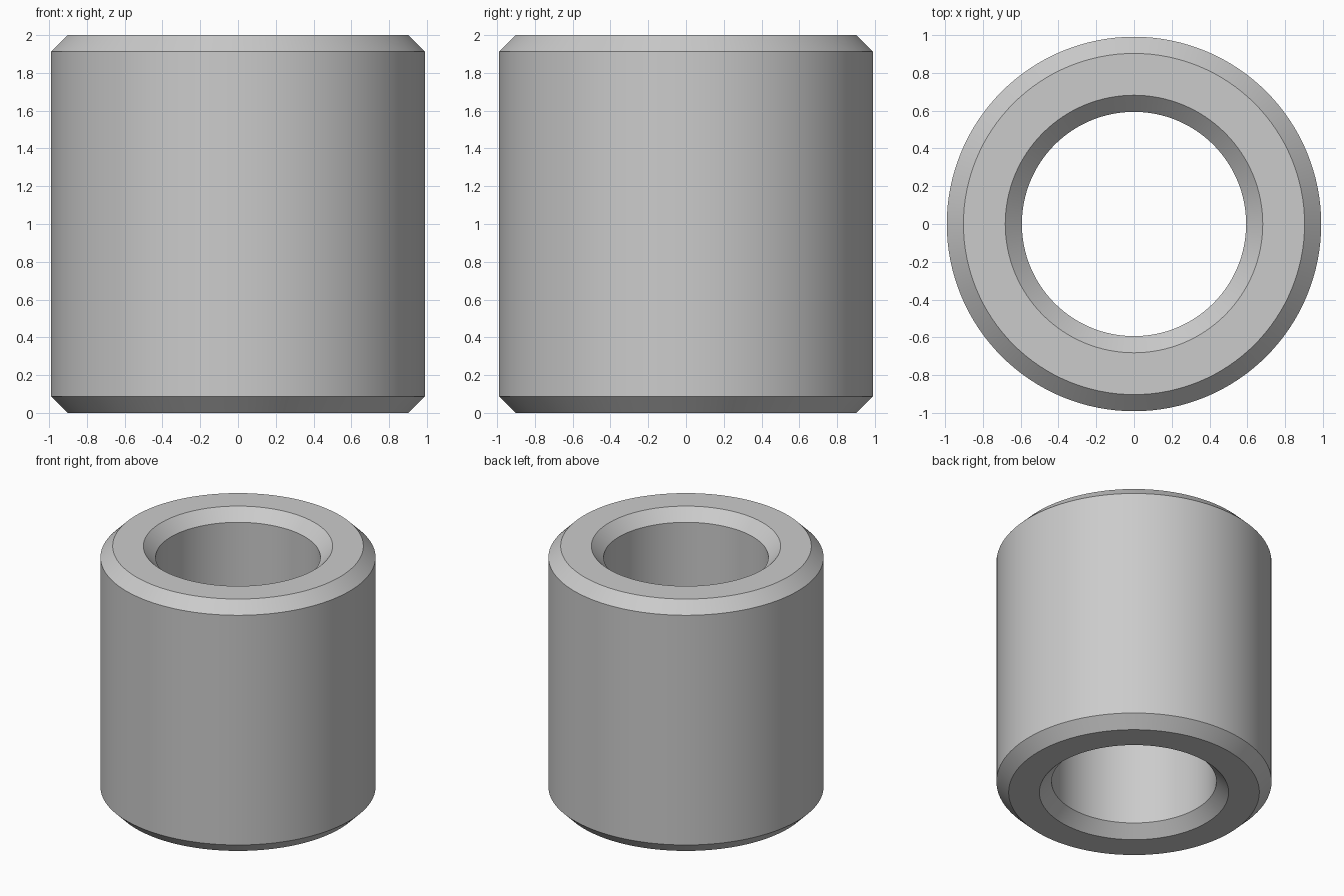
import bpy
import bmesh
from math import cos, sin, radians, tau

cube = bpy.data.objects.get("Cube")
if cube:
    bpy.data.objects.remove(cube, do_unlink=True)

SEGMENTS = 128
OUTER, INNER, HEIGHT, CHAMFER = 0.99, 0.593, 2.0, 0.088

# Plain grey metal
metal = bpy.data.materials.new("grey metal")
metal.use_nodes = True
colour = (0.6, 0.6, 0.6, 1)
metal.diffuse_color = colour
metal.node_tree.nodes["Principled BSDF"].inputs["Base Color"].default_value = colour

# Wall section, chamfered on all four corners, as (radius, height)
profile = [
    (OUTER - CHAMFER, 0), (OUTER, CHAMFER),
    (OUTER, HEIGHT - CHAMFER), (OUTER - CHAMFER, HEIGHT),
    (INNER + CHAMFER, HEIGHT), (INNER, HEIGHT - CHAMFER),
    (INNER, CHAMFER), (INNER + CHAMFER, 0),
]

# Revolve the section into a hollow sleeve
bm = bmesh.new()
rings = []
for i in range(SEGMENTS):
    a = tau * i / SEGMENTS
    rings.append([bm.verts.new((r * cos(a), r * sin(a), z)) for r, z in profile])
for i, ring in enumerate(rings):
    following = rings[(i + 1) % SEGMENTS]
    for j in range(len(profile)):
        k = (j + 1) % len(profile)
        bm.faces.new((ring[j], following[j], following[k], ring[k]))
bmesh.ops.recalc_face_normals(bm, faces=bm.faces)

mesh = bpy.data.meshes.new("sleeve")
bm.to_mesh(mesh)
bm.free()
mesh.materials.append(metal)
sleeve = bpy.data.objects.new("sleeve", mesh)
bpy.context.collection.objects.link(sleeve)

# Smooth round walls with crisp chamfer edges
bpy.ops.object.select_all(action="DESELECT")
sleeve.select_set(True)
bpy.context.view_layer.objects.active = sleeve
bpy.ops.object.shade_smooth_by_angle(angle=radians(30))
